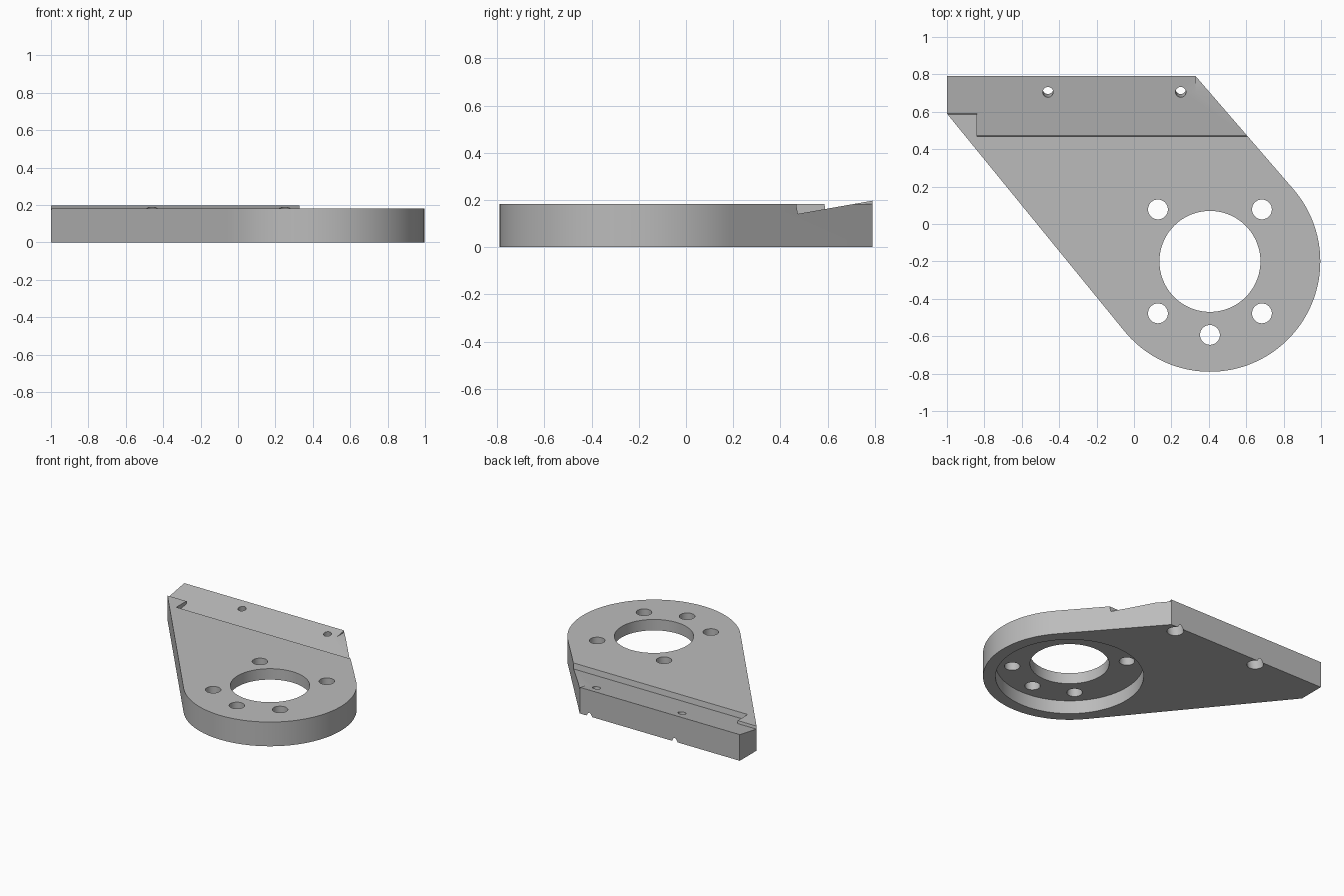
import bpy, bmesh, math
from mathutils import Vector, Matrix

if "Cube" in bpy.data.objects:
    bpy.data.objects.remove(bpy.data.objects["Cube"])

T = 0.182                                  # plate thickness
TILT = math.radians(10)                    # slope of the seat
C, R = Vector((0.406, -0.2)), 0.59         # round end of the plate

grey = bpy.data.materials.new("plain_grey")
grey.diffuse_color = (0.5, 0.5, 0.5, 1)
grey.use_nodes = True
grey.node_tree.nodes["Principled BSDF"].inputs["Base Color"].default_value = grey.diffuse_color


def ramp(y):
    return 0.141 + (y - 0.474) * math.tan(TILT)


def prism(name, plan, bottom, top):
    """Prism over a plan outline; bottom and top map (x, y) to a 3D point."""
    bm = bmesh.new()
    lo = [bm.verts.new(bottom(x, y)) for x, y in plan]
    hi = [bm.verts.new(top(x, y)) for x, y in plan]
    bm.faces.new(lo[::-1])
    bm.faces.new(hi)
    n = len(plan)
    for i in range(n):
        j = (i + 1) % n
        bm.faces.new((lo[i], lo[j], hi[j], hi[i]))
    bmesh.ops.recalc_face_normals(bm, faces=bm.faces)
    me = bpy.data.meshes.new(name)
    bm.to_mesh(me)
    bm.free()
    me.materials.append(grey)
    ob = bpy.data.objects.new(name, me)
    bpy.context.collection.objects.link(ob)
    return ob


def flat(z):
    return lambda x, y: (x, y, z)


def cylinder(name, x, y, r, z0, z1, sides=48):
    ring = [(x + r * math.cos(2 * math.pi * i / sides),
             y + r * math.sin(2 * math.pi * i / sides)) for i in range(sides)]
    return prism(name, ring, flat(z0), flat(z1))


def combine(target, tool, operation):
    m = target.modifiers.new(operation.lower(), 'BOOLEAN')
    m.operation, m.solver, m.object = operation, 'EXACT', tool
    bpy.context.view_layer.objects.active = target
    bpy.ops.object.modifier_apply(modifier=m.name)
    bpy.data.objects.remove(tool)


def tangent_angle(p, side):
    d = Vector(p) - C
    return math.atan2(d.y, d.x) + side * math.acos(R / d.length)


# Plate outline: two straight sides running tangent into the round end
left, right = (-1, 0.59), (0.33, 0.79)
a0 = tangent_angle(right, -1)
a1 = tangent_angle(left, 1) - 2 * math.pi
while a1 > a0:
    a1 -= 2 * math.pi
steps = 72
arc = [(C.x + R * math.cos(a0 + (a1 - a0) * i / steps),
        C.y + R * math.sin(a0 + (a1 - a0) * i / steps)) for i in range(steps + 1)]
plate = prism("mounting_plate", [(-1, 0.79), right] + arc + [left], flat(0), flat(T))

# Raised back strip, trimmed to the slope below
strip = prism("back_strip", [(-1, 0.64), (0.33, 0.64), (0.33, 0.79), (-1, 0.79)],
              flat(0.1), flat(0.25))
combine(plate, strip, 'UNION')

# Sloped seat with a stepped left end
seat = prism("seat_cutter",
             [(-0.84, 0.474), (1.3, 0.474), (1.3, 1), (-1.2, 1), (-1.2, 0.59), (-0.84, 0.59)],
             lambda x, y: (x, y, ramp(y)),
             lambda x, y: (x, y - math.tan(TILT) * (0.4 - ramp(y)), 0.4))
combine(plate, seat, 'DIFFERENCE')

# Round recess underneath, centre bore and five bolt holes
combine(plate, cylinder("recess_cutter", C.x, C.y, 0.505, -0.1, 0.1, 96), 'DIFFERENCE')
combine(plate, cylinder("bore_cutter", C.x, C.y, 0.27, -0.1, 0.4, 72), 'DIFFERENCE')
for deg in (45, 135, 225, 270, 315):
    a = math.radians(deg)
    combine(plate, cylinder("bolt_cutter", C.x + 0.393 * math.cos(a),
                            C.y + 0.393 * math.sin(a), 0.053, -0.1, 0.4), 'DIFFERENCE')

# Tilted screw holes through the seat, counterbored from below
for x in (-0.46, 0.25):
    place = Matrix.Translation((x, 0.705, ramp(0.705))) @ Matrix.Rotation(TILT, 4, 'X')
    for r, z0, z1 in ((0.028, -0.4, 0.2), (0.057, -0.4, -0.1)):
        hole = cylinder("screw_cutter", 0, 0, r, z0, z1, 32)
        hole.data.transform(place)
        combine(plate, hole, 'DIFFERENCE')

# Smooth curved walls, sharp edges elsewhere
bpy.ops.object.select_all(action='DESELECT')
plate.select_set(True)
bpy.context.view_layer.objects.active = plate
bpy.ops.object.shade_smooth_by_angle(angle=math.radians(30))
